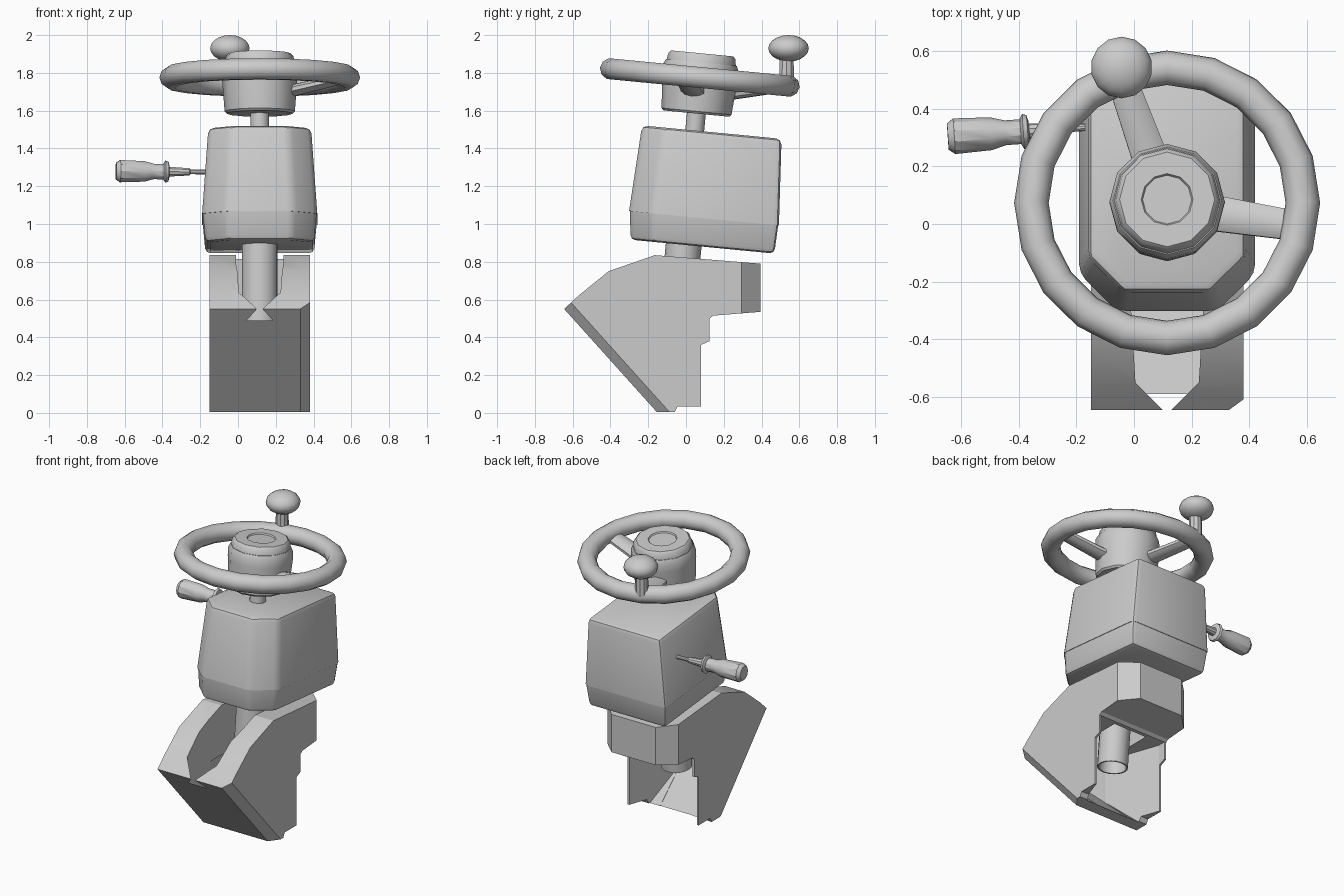
import bpy, bmesh, math
from mathutils import Matrix, Vector

if "Cube" in bpy.data.objects:
    bpy.data.objects.remove(bpy.data.objects["Cube"])

CX = 0.115
# Tilted column frame: local z runs up the steering column
COL = Matrix.Translation((CX, -0.016, 0.85)) @ Matrix.Rotation(math.radians(-5.5), 4, 'X')


def finish(bm, name, mat=Matrix(), smooth=35):
    bmesh.ops.recalc_face_normals(bm, faces=bm.faces)
    me = bpy.data.meshes.new(name)
    bm.to_mesh(me)
    bm.free()
    me.transform(mat)
    ob = bpy.data.objects.new(name, me)
    bpy.context.collection.objects.link(ob)
    bpy.ops.object.select_all(action='DESELECT')
    ob.select_set(True)
    bpy.context.view_layer.objects.active = ob
    if smooth:
        bpy.ops.object.shade_smooth_by_angle(angle=math.radians(smooth))
    return ob


def skin(bm, rings, closed=False):
    """Bridge rings of points with quads; cap the ends unless closed."""
    vs = [[bm.verts.new(p) for p in r] for r in rings]
    n = len(vs[0])
    for a, b in zip(vs, vs[1:] + (vs[:1] if closed else [])):
        for i in range(n):
            bm.faces.new((a[i], a[(i + 1) % n], b[(i + 1) % n], b[i]))
    if not closed:
        bm.faces.new(vs[0])
        bm.faces.new(vs[-1])


def lathe(name, prof, sides, mat, closed=False, smooth=35):
    """Turn (radius, height) points around local z."""
    bm = bmesh.new()
    ang = [2 * math.pi * i / sides for i in range(sides)]
    skin(bm, [[(r * math.cos(a), r * math.sin(a), h) for a in ang] for r, h in prof], closed)
    return finish(bm, name, mat, smooth)


def housing(name, sections, seam, bevel):
    """Loft of boxes with cut front corners; all edges rounded except the seam."""
    bm = bmesh.new()
    skin(bm, [[(h, v1, w), (-h, v1, w), (-h, v0 + c, w), (c - h, v0, w), (h - c, v0, w), (h, v0 + c, w)]
              for w, h, v0, v1, c in sections])
    edges = [e for e in bm.edges if not all(abs(v.co.z - seam) < 1e-4 for v in e.verts)]
    bmesh.ops.bevel(bm, geom=edges, offset=bevel, segments=2, profile=0.5, affect='EDGES')
    return finish(bm, name, COL)


# Pedestal: side profile (y, z) extruded, front and back corners cut
PROFILE = [(-0.155, 0.005), (-0.06, 0.005), (-0.045, 0.035), (0.08, 0.035), (0.08, 0.36),
           (0.125, 0.38), (0.125, 0.5), (0.145, 0.515), (0.395, 0.535), (0.395, 0.79),
           (-0.165, 0.835), (-0.41, 0.75), (-0.57, 0.62), (-0.645, 0.55)]
bm = bmesh.new()
skin(bm, [[(x, y, z) for y, z in PROFILE] for x in (CX - 0.265, CX + 0.265)])


def corner(y0, y1):
    return [e for e in bm.edges if abs(e.verts[0].co.x - e.verts[1].co.x) < 1e-4
            and sorted(round(v.co.y, 3) for v in e.verts) == [y0, y1]]


bmesh.ops.bevel(bm, geom=corner(0.395, 0.395), offset=0.1, segments=1, affect='EDGES')
bmesh.ops.bevel(bm, geom=corner(-0.645, -0.155), offset=0.05, segments=1, affect='EDGES')
pedestal = finish(bm, "pedestal", smooth=20)


def cut(plan, top, lift):
    """Cut a vertical prism whose floor follows the sloping front plate."""
    pts = plan + [(-x, y) for x, y in reversed(plan) if x > 0]
    c = bmesh.new()
    skin(c, [[(CX + x, y, 0.54 - 0.931 * (y + 0.645) + lift) for x, y in pts],
             [(CX + x, y, top) for x, y in pts]])
    tool = finish(c, "cutter", smooth=0)
    tool.hide_render = True
    bpy.context.view_layer.objects.active = pedestal
    m = pedestal.modifiers.new("cut", 'BOOLEAN')
    m.operation, m.object, m.solver = 'DIFFERENCE', tool, 'EXACT'
    # Keep the cut ahead of any smoothing modifier
    bpy.ops.object.modifier_move_to_index(modifier="cut", index=0)
    bpy.ops.object.modifier_apply(modifier="cut")
    bpy.data.objects.remove(tool)


# Open channel for the column, then the flared cavity at the back
cut([(0, -0.66), (0.11, -0.55), (0.125, -0.3), (0.125, 0.1)], 1.0, 0)
cut([(0.12, -0.3), (0.252, 0.075), (0.252, 0.135)], 0.5, 0.003)

# Column shafts
lathe("lower_shaft", [(0.085, -0.54), (0.095, -0.54), (0.095, 0.1), (0.085, 0.1)], 16, COL, closed=True)
lathe("upper_shaft", [(0.05, 0.6), (0.05, 0.78)], 12, COL)

# Column housing: w, half width, front, back, front corner cut
housing("upper_housing", [(0.19, 0.305, -0.305, 0.492, 0.13), (0.648, 0.272, -0.28, 0.462, 0.12)], 0.19, 0.03)
housing("lower_housing", [(0.04, 0.287, -0.282, 0.482, 0.12), (0.19, 0.301, -0.301, 0.488, 0.13)], 0.19, 0.025)

# Steering wheel hub
lathe("wheel_hub", [(0.175, 0.738), (0.186, 0.75), (0.2, 0.93), (0.2, 0.985), (0.188, 1.01), (0.184, 1.01),
                    (0.178, 1.045), (0.165, 1.058), (0.09, 1.058), (0.085, 1.05)], 12, COL)

# Steering wheel rim
rim = [(0.471 + 0.06 * math.cos(k * math.pi / 5), 0.93 + 0.058 * math.sin(k * math.pi / 5)) for k in range(10)]
lathe("wheel_rim", rim, 20, COL, closed=True, smooth=50)

# Flattened spokes rising from hub to rim
for i, deg in enumerate((-10, 110)):
    m = (COL @ Matrix.Rotation(math.radians(deg), 4, 'Z') @ Matrix.Translation((0.14, 0, 0.85))
         @ Matrix.Rotation(math.radians(-12), 4, 'Y') @ Matrix.Diagonal((1, 1, 0.5, 1))
         @ Matrix.Rotation(math.radians(90), 4, 'Y'))
    lathe(f"spoke_{i + 1}", [(0.066, 0), (0.054, 0.32)], 10, m, smooth=50)

# Spinner knob on the rim
KNOB = Matrix.Translation((-0.043, 0.543, 1.93))
bm = bmesh.new()
bmesh.ops.create_uvsphere(bm, u_segments=14, v_segments=10, radius=1)
finish(bm, "spinner_knob", KNOB @ Matrix.Diagonal((0.107, 0.107, 0.07, 1)), smooth=50)
lathe("knob_stem", [(0.042, -0.19), (0.038, -0.04)], 10, KNOB @ Matrix.Translation((0, -0.01, 0)))

# Side lever with grip, collar and tapered rod
start, end = Vector((-0.646, 0.303, 1.28)), Vector((-0.15, 0.337, 1.275))
LEVER = Matrix.Translation(start) @ (end - start).to_track_quat('Z', 'Y').to_matrix().to_4x4()
lathe("lever_grip", [(0.046, 0), (0.062, 0.022), (0.057, 0.15), (0.043, 0.2), (0.043, 0.26)], 10, LEVER)
lathe("lever_collar", [(0.045, 0.253), (0.061, 0.262), (0.056, 0.277), (0.033, 0.283)], 10, LEVER)
lathe("lever_rod", [(0.028, 0.27), (0.02, 0.39), (0.013, 0.395), (0.013, 0.5)], 10, LEVER)
